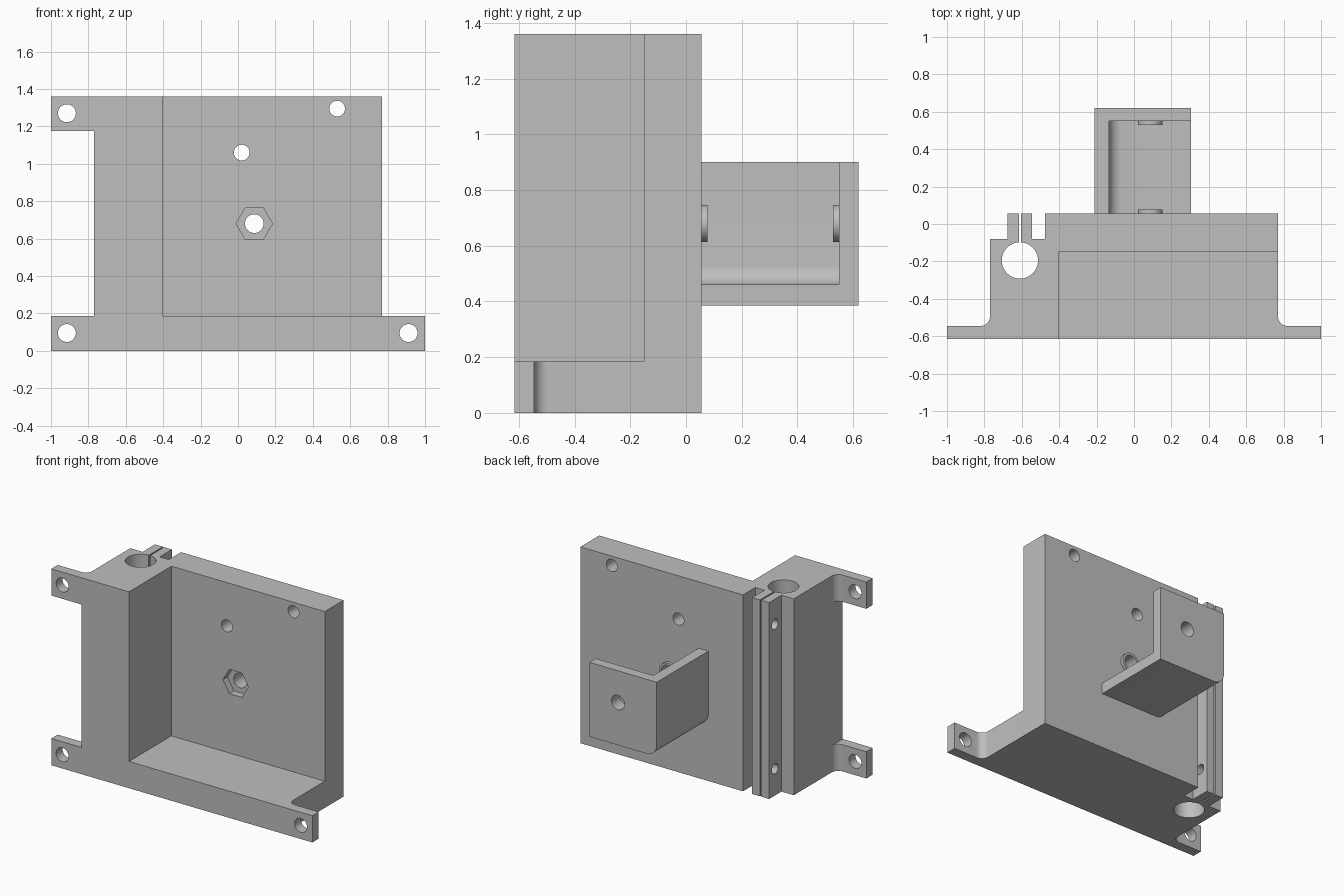
import bpy, bmesh
from math import cos, sin, pi, radians

if "Cube" in bpy.data.objects:
    bpy.data.objects.remove(bpy.data.objects["Cube"], do_unlink=True)

grey = bpy.data.materials.new("light grey plastic")
grey.use_nodes = True
grey.diffuse_color = (0.52, 0.52, 0.52, 1)
grey.node_tree.nodes["Principled BSDF"].inputs["Base Color"].default_value = grey.diffuse_color

PLACE = {"x": lambda u, v, w: (w, u, v),
         "y": lambda u, v, w: (u, w, v),
         "z": lambda u, v, w: (u, v, w)}


def prism(name, outline, axis, lo, hi):
    """Extrude a 2D outline along an axis from lo to hi."""
    bm = bmesh.new()
    ends = [[bm.verts.new(PLACE[axis](u, v, w)) for u, v in outline] for w in (lo, hi)]
    for ring in ends:
        bm.faces.new(ring)
    n = len(outline)
    for i in range(n):
        j = (i + 1) % n
        bm.faces.new((ends[0][i], ends[0][j], ends[1][j], ends[1][i]))
    bmesh.ops.recalc_face_normals(bm, faces=bm.faces)
    mesh = bpy.data.meshes.new(name)
    bm.to_mesh(mesh)
    bm.free()
    mesh.materials.append(grey)
    obj = bpy.data.objects.new(name, mesh)
    bpy.context.collection.objects.link(obj)
    return obj


def arc(cu, cv, r, start, end, n=10):
    steps = [radians(start + (end - start) * i / n) for i in range(n + 1)]
    return [(cu + r * cos(a), cv + r * sin(a)) for a in steps]


def circle(cu, cv, r, n=40):
    return arc(cu, cv, r, 0, 360, n)[:-1]


def rect(u0, u1, v0, v1):
    return [(u0, v0), (u1, v0), (u1, v1), (u0, v1)]


def cut(target, outline, axis, lo, hi):
    """Subtract a prism from the target and discard the cutter."""
    cutter = prism("cutter", outline, axis, lo, hi)
    cutter.hide_render = True
    mod = target.modifiers.new("cut", "BOOLEAN")
    mod.operation, mod.solver, mod.object = "DIFFERENCE", "EXACT", cutter
    bpy.context.view_layer.objects.active = target
    bpy.ops.object.modifier_apply(modifier=mod.name)
    bpy.data.objects.remove(cutter, do_unlink=True)


def smooth(obj):
    bpy.ops.object.select_all(action="DESELECT")
    obj.select_set(True)
    bpy.context.view_layer.objects.active = obj
    bpy.ops.object.shade_smooth_by_angle(angle=radians(25))


HEIGHT, FLOOR, FRONT, BACK = 1.36, 0.185, -0.615, 0.055
SIDE, EAR_Y, FILLET, NOTCH_Y = 0.77, -0.545, 0.05, -0.08
AXLE = (0.087, 0.68)
ROD_X = -0.61

# Main body: plan outline with filleted ears and the clamp tab
outline = [(-1, FRONT), (1, FRONT), (1, EAR_Y)]
outline += arc(SIDE + FILLET, EAR_Y + FILLET, FILLET, 270, 180)
outline += [(SIDE, BACK), (-0.475, BACK), (-0.475, NOTCH_Y), (-0.545, NOTCH_Y),
            (-0.545, BACK), (-0.675, BACK), (-0.675, NOTCH_Y), (-SIDE, NOTCH_Y)]
outline += arc(-SIDE - FILLET, EAR_Y + FILLET, FILLET, 0, -90)
outline += [(-1, EAR_Y)]
body = prism("mounting_body", outline, "z", 0, HEIGHT)

# Open front pocket, and the gap between the two left-hand ears
cut(body, rect(-0.405, 1.2, FLOOR, 2), "y", -1, -0.15)
cut(body, rect(-1.2, -SIDE, FLOOR, 1.175), "y", -1, -0.4)

# Rod clamp: bore, slit and screw holes through the tabs
cut(body, circle(ROD_X, -0.195, 0.097), "z", -0.1, 1.5)
cut(body, rect(ROD_X - 0.005, ROD_X + 0.005, -0.195, 0.2), "z", -0.1, 1.5)
for z in (0.185, 1.185):
    cut(body, circle(-0.01, z, 0.035, 24), "x", -0.72, -0.51)

# Screw holes in the ears and back wall
for x, z, r in ((-0.915, 1.27, 0.048), (-0.915, 0.095, 0.048), (0.912, 0.095, 0.048),
                (0.53, 1.295, 0.042), (0.02, 1.06, 0.042)):
    far = -0.4 if abs(x) > 0.8 else 0.2
    cut(body, circle(x, z, r, 32), "y", -0.8, far)

# Hexagonal nut recess with the axle hole behind it
cut(body, circle(*AXLE, 0.097, 6), "y", -0.3, -0.1)
cut(body, circle(*AXLE, 0.05, 32), "y", -0.3, 0.2)

# Rear bracket: rounded shell, open on the top and right
shell = arc(-0.13, 0.465, 0.08, 180, 270) + [(0.305, 0.385), (0.305, 0.9), (-0.21, 0.9)]
bracket = prism("rear_bracket", shell, "y", BACK, 0.62)
hollow = arc(-0.065, 0.53, 0.07, 180, 270) + [(0.6, 0.46), (0.6, 1.2), (-0.135, 1.2)]
cut(bracket, hollow, "y", -0.1, 0.55)
cut(bracket, circle(*AXLE, 0.05, 32), "y", 0.4, 0.8)

# Spacer rings around the axle hole
parts = [body, bracket]
for name, lo, hi in (("wall_spacer", BACK, BACK + 0.022), ("bracket_spacer", 0.528, 0.55)):
    ring = prism(name, circle(*AXLE, 0.066), "y", lo, hi)
    cut(ring, circle(*AXLE, 0.05, 32), "y", lo - 0.1, hi + 0.1)
    parts.append(ring)

for part in parts:
    smooth(part)
